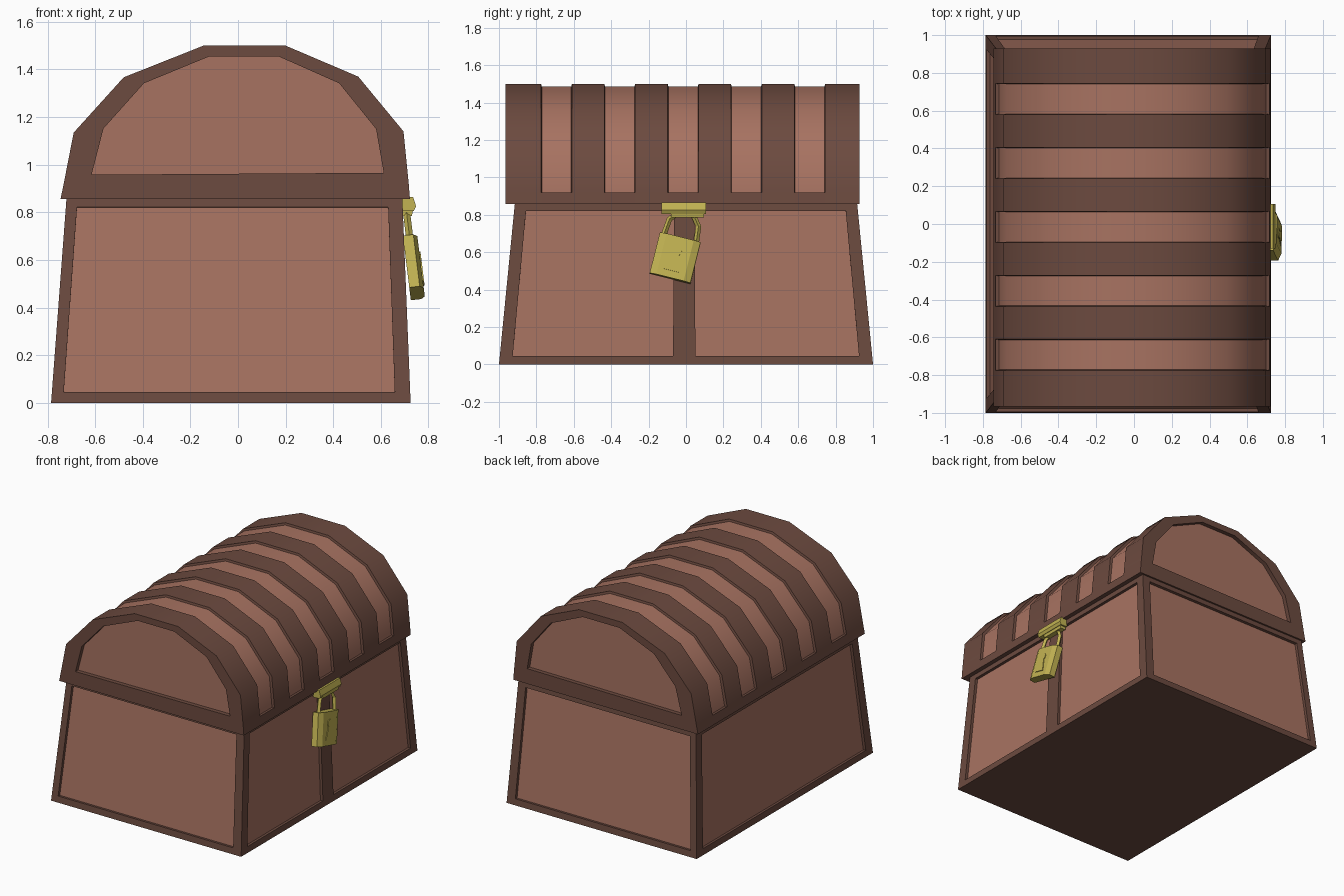
import bpy, bmesh, math
from mathutils import Vector, Matrix

if "Cube" in bpy.data.objects:
    bpy.data.objects.remove(bpy.data.objects["Cube"])


def material(name, rgb):
    m = bpy.data.materials.new(name)
    m.diffuse_color = (*rgb, 1)
    m.use_nodes = True
    m.node_tree.nodes["Principled BSDF"].inputs["Base Color"].default_value = m.diffuse_color
    return m


FRAME = material("dark wood", (0.150, 0.069, 0.050))
PANEL = material("light wood", (0.390, 0.170, 0.120))
BRASS = material("brass", (0.540, 0.450, 0.085))


def finish(bm, name, mats, smooth=None):
    bmesh.ops.remove_doubles(bm, verts=bm.verts, dist=0.0005)
    bmesh.ops.dissolve_degenerate(bm, edges=bm.edges, dist=0.0005)
    bmesh.ops.recalc_face_normals(bm, faces=bm.faces)
    me = bpy.data.meshes.new(name)
    bm.to_mesh(me)
    bm.free()
    for m in mats:
        me.materials.append(m)
    if smooth:
        me.polygons.foreach_set("use_smooth", [True] * len(me.polygons))
        me.set_sharp_from_angle(angle=math.radians(smooth))
    ob = bpy.data.objects.new(name, me)
    bpy.context.collection.objects.link(ob)
    return ob


def face(bm, pts, mat=0):
    f = bm.faces.new([bm.verts.new(p) for p in pts])
    f.material_index = mat


def recessed(bm, quad, left, right, bottom=0.052, top=0.047, depth=0.02):
    """Framed wall: a border with a sunken light panel (margins as fractions)."""
    a, b, c, d = map(Vector, quad)
    n = (b - a).cross(d - a).normalized()
    at = lambda u, v: a.lerp(b, u).lerp(d.lerp(c, u), v)
    hole = [at(left, bottom), at(1 - right, bottom), at(1 - right, 1 - top), at(left, 1 - top)]
    sunk = [p - n * depth for p in hole]
    outer = [a, b, c, d]
    for i in range(4):
        j = (i + 1) % 4
        face(bm, (outer[i], outer[j], hole[j], hole[i]))
        face(bm, (hole[i], hole[j], sunk[j], sunk[i]))
    face(bm, sunk, 1)


# Tapered chest body with sunken panels
H = 0.862
lo = [(-0.785, -1, 0), (0.725, -1, 0), (0.725, 1, 0), (-0.785, 1, 0)]
hi = [(-0.72, -0.915, H), (0.69, -0.915, H), (0.69, 0.915, H), (-0.72, 0.915, H)]
bm = bmesh.new()
face(bm, lo)
face(bm, hi)
recessed(bm, (lo[0], lo[1], hi[1], hi[0]), 0.033, 0.043)
recessed(bm, (lo[2], lo[3], hi[3], hi[2]), 0.043, 0.033)
recessed(bm, (lo[3], lo[0], hi[0], hi[3]), 0.036, 0.036)
mid_lo, mid_hi = (0.725, -0.01, 0), (0.69, -0.01, H)
recessed(bm, (lo[1], mid_lo, mid_hi, hi[1]), 0.07, 0.06)
recessed(bm, (mid_lo, lo[2], hi[2], mid_hi), 0.06, 0.07)
finish(bm, "chest_body", [FRAME, PANEL])

# Lid cross-sections, all with 12 points so they can be lofted along y
dome = [(-0.69, 1.135), (-0.48, 1.367), (-0.145, 1.5), (0.2, 1.5), (0.505, 1.37), (0.695, 1.14)]
bl, br, rl, rr = (-0.745, 0.857), (0.722, 0.857), (-0.732, 0.92), (0.717, 0.92)
rib = [bl, rl, rl] + dome + [rr, rr, br]
low = [(-0.012 + (x + 0.012) * 0.977, 0.86 + (z - 0.86) * 0.977) for x, z in dome]
gap = [bl, rl, (-0.715, 0.92)] + low + [(0.7, 0.92), rr, br]
il, ir = (-0.615, 0.958), (0.612, 0.966)
cap = [il] * 3 + [(-0.565, 1.152), (-0.395, 1.342), (-0.12, 1.455),
                  (0.17, 1.455), (0.425, 1.342), (0.58, 1.15)] + [ir] * 3

# Ribbed lid: alternate raised ribs and sunken panels, with sunken ends
Y0, Y1 = -0.965, 0.928
stations = [(Y0 + 0.03, cap), (Y0, cap), (Y0, rib)]
for k in range(5):
    a = -0.775 + k * 0.3385
    b = a + 0.165
    stations += [(a, rib), (a + 0.004, gap), (b - 0.004, gap), (b, rib)]
stations += [(Y1, rib), (Y1, cap), (Y1 - 0.03, cap)]
bm = bmesh.new()
for (ya, pa), (yb, pb) in zip(stations, stations[1:]):
    for i in range(12):
        j = (i + 1) % 12
        pts = []
        for y, (x, z) in ((ya, pa[i]), (ya, pa[j]), (yb, pb[j]), (yb, pb[i])):
            p = Vector((x, y, z))
            if all((p - q).length > 1e-5 for q in pts):
                pts.append(p)
        if len(pts) > 2:
            face(bm, pts, int(pa is gap and pb is gap and 2 <= i <= 8))
for y in (Y0 + 0.03, Y1 - 0.03):
    face(bm, [(x, y, z) for x, z in cap[2:10]], 1)
finish(bm, "chest_lid", [FRAME, PANEL], smooth=35)


def prism(name, pts, offset):
    """Extrude a flat outline by the offset vector."""
    bm = bmesh.new()
    a = [Vector(p) for p in pts]
    b = [p + Vector(offset) for p in a]
    face(bm, a)
    face(bm, b)
    for i in range(len(a)):
        j = (i + 1) % len(a)
        face(bm, (a[i], a[j], b[j], b[i]))
    return finish(bm, name, [BRASS])


# Hasp under the lid rim
hasp = [(0.685, 0.865), (0.735, 0.865), (0.748, 0.825), (0.738, 0.805), (0.685, 0.805)]
prism("hasp", [(x, -0.13, z) for x, z in hasp], (0, 0.237, 0))
prism("hasp_lip", [(0.69, -0.08, 0.785), (0.73, -0.08, 0.785), (0.735, -0.08, 0.81),
                   (0.69, -0.08, 0.81)], (0, 0.175, 0))

# Hanging padlock, tilted sideways and outwards
tilt = (Matrix.Translation((0.739, -0.058, 0.57)) @ Matrix.Rotation(math.radians(-7), 4, 'Y')
        @ Matrix.Rotation(math.radians(-14), 4, 'X'))
section = [(-0.03, -0.112), (0.014, -0.112), (0.03, -0.075),
           (0.03, 0.075), (0.014, 0.112), (-0.03, 0.112)]
lock = prism("padlock_body", [(x, y, -0.113) for x, y in section], (0, 0, 0.226))
lock.matrix_world = tilt

# Keyhole plate: round top with a flared slot
key = [(0.03, 0.028 * math.cos(t), 0.035 + 0.028 * math.sin(t))
       for t in (math.radians(-50 + 280 * i / 8) for i in range(9))]
key += [(0.03, -0.042, -0.075), (0.03, 0.042, -0.075)]
prism("keyhole", key, (0.005, 0, 0)).matrix_world = tilt

# Shackle
cu = bpy.data.curves.new("shackle", 'CURVE')
cu.dimensions = '3D'
cu.bevel_depth = 0.015
cu.bevel_resolution = 0
path = [(-0.09, 0.1), (-0.08, 0.195), (-0.04, 0.245), (0.04, 0.245), (0.08, 0.195), (0.09, 0.1)]
sp = cu.splines.new('POLY')
sp.points.add(len(path) - 1)
for p, (y, z) in zip(sp.points, path):
    p.co = (-0.003, y, z, 1)
sp.use_smooth = False
cu.materials.append(BRASS)
shackle = bpy.data.objects.new("shackle", cu)
bpy.context.collection.objects.link(shackle)
shackle.matrix_world = tilt
